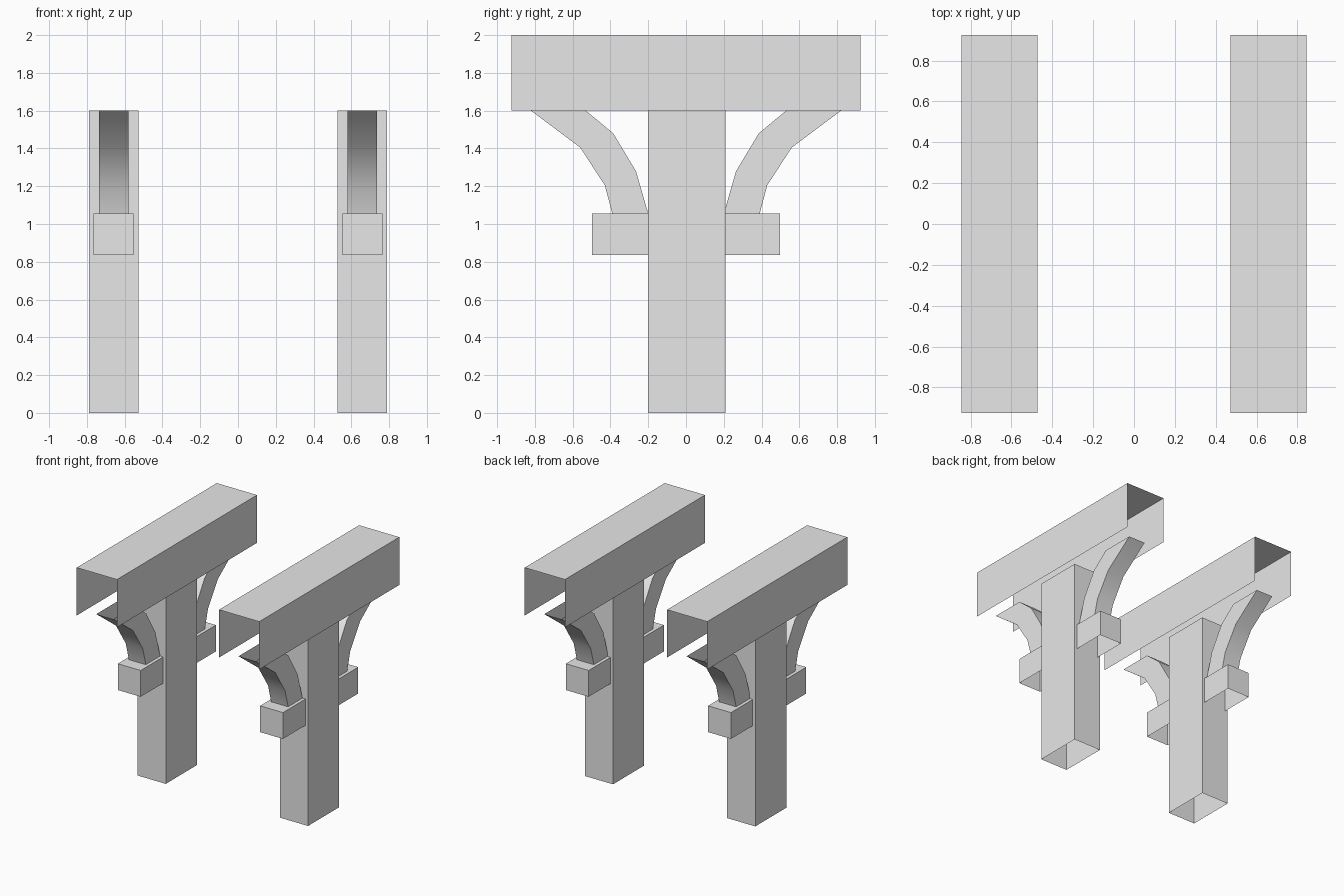
import bpy
import bmesh
from mathutils import Vector

cube = bpy.data.objects.get("Cube")
if cube:
    bpy.data.objects.remove(cube, do_unlink=True)

GREY = (0.8, 0.8, 0.8, 1)
grey = bpy.data.materials.new("plain_grey")
grey.use_nodes = True
grey.diffuse_color = GREY
grey.node_tree.nodes["Principled BSDF"].inputs["Base Color"].default_value = GREY

UP, DOWN, BACK, FRONT = (Vector(v) for v in ((0, 0, 1), (0, 0, -1), (0, 1, 0), (0, -1, 0)))


def shell(name, profile, x, width, open_sides, smooth=False):
    """Extrude a (y, z) profile along x, then remove the faces on the open sides."""
    bm = bmesh.new()
    face = bm.faces.new([bm.verts.new((x - width / 2, y, z)) for y, z in profile])
    swept = bmesh.ops.extrude_face_region(bm, geom=[face], use_keep_orig=True)["geom"]
    moved = [g for g in swept if isinstance(g, bmesh.types.BMVert)]
    bmesh.ops.translate(bm, verts=moved, vec=(width, 0, 0))
    bmesh.ops.recalc_face_normals(bm, faces=bm.faces)
    bm.normal_update()
    gone = [f for f in bm.faces if any(f.normal.dot(d) > 0.99 for d in open_sides)]
    bmesh.ops.delete(bm, geom=gone, context="FACES")
    mesh = bpy.data.meshes.new(name)
    bm.to_mesh(mesh)
    bm.free()
    mesh.materials.append(grey)
    obj = bpy.data.objects.new(name, mesh)
    bpy.context.collection.objects.link(obj)
    if smooth:
        bpy.ops.object.select_all(action="DESELECT")
        obj.select_set(True)
        bpy.context.view_layer.objects.active = obj
        bpy.ops.object.shade_smooth_by_angle()


def rect(y0, y1, z0, z1):
    return [(y0, z0), (y1, z0), (y1, z1), (y0, z1)]


# Curved brace outline: outer curve up, inner curve back down
BRACE = [(0.39, 1.055), (0.43, 1.205), (0.56, 1.405), (0.82, 1.6),
         (0.53, 1.6), (0.385, 1.48), (0.265, 1.28), (0.2, 1.055)]

for side, x in (("left", 0.658), ("right", -0.658)):
    # Hollow post and the channel beam resting on it
    shell(side + "_post", rect(-0.2, 0.21, 0, 1.6), x, 0.26, (UP, DOWN))
    shell(side + "_beam", rect(-0.925, 0.925, 1.6, 2), x, 0.372, (DOWN, FRONT, BACK))
    # Bracket block and curved brace on the front and back of the post
    for end, s, inner in (("front", -1, BACK), ("back", 1, FRONT)):
        block = rect(s * 0.2, s * 0.497, 0.835, 1.055)
        shell(f"{side}_{end}_block", block, x, 0.212, (DOWN, inner))
        curve = [(s * y, z) for y, z in BRACE]
        shell(f"{side}_{end}_brace", curve, x, 0.157, (UP, DOWN), smooth=True)
